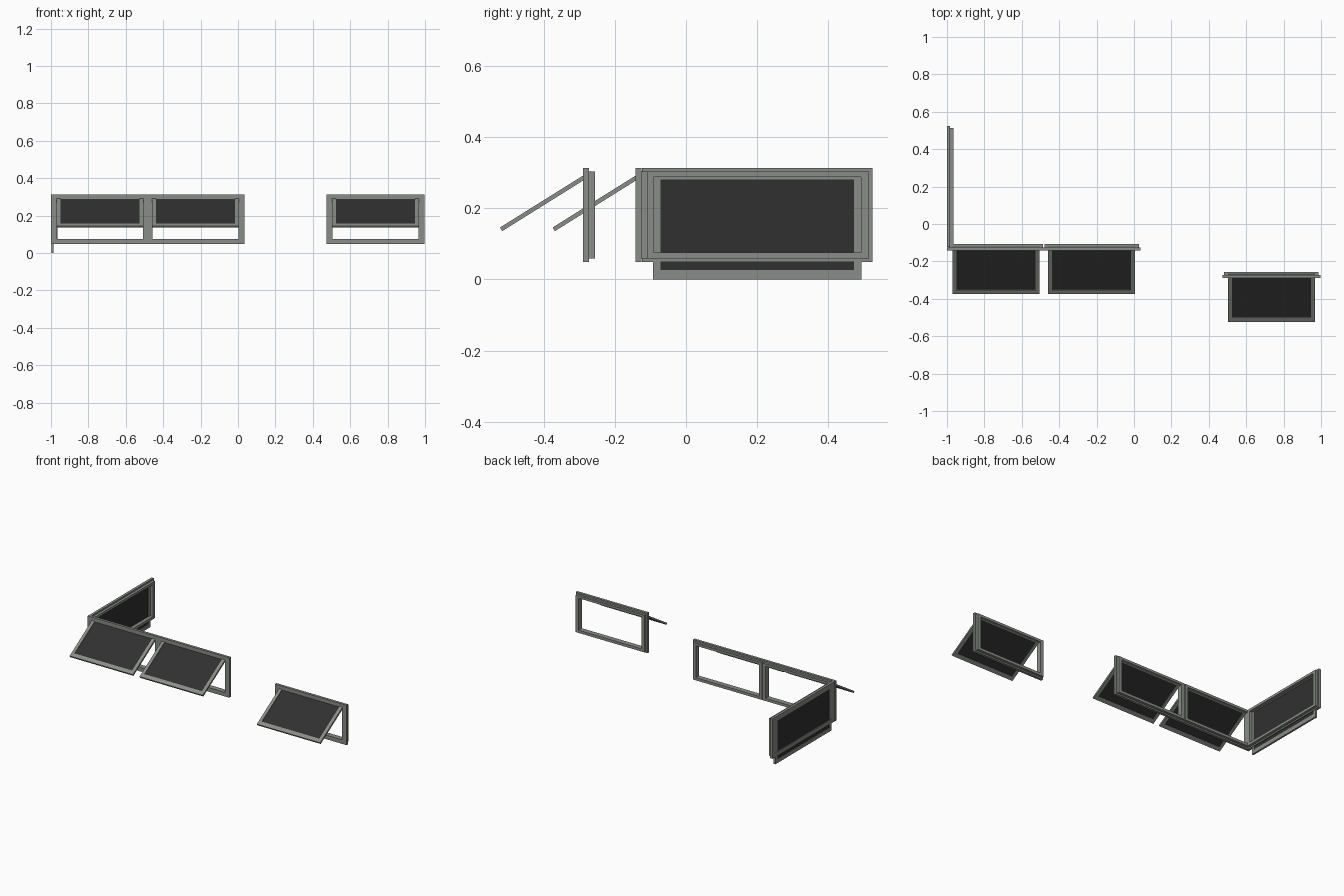
import bpy, bmesh, math
from mathutils import Matrix

if "Cube" in bpy.data.objects:
    bpy.data.objects.remove(bpy.data.objects["Cube"])


def material(name, rgb):
    m = bpy.data.materials.new(name)
    m.diffuse_color = (*rgb, 1)
    m.use_nodes = True
    m.node_tree.nodes["Principled BSDF"].inputs["Base Color"].default_value = m.diffuse_color
    return m


GREY = material("grey_metal", (0.25, 0.265, 0.245))
DARK = material("dark_glass", (0.03, 0.03, 0.03))


def add_object(name, bm, mat, matrix):
    bmesh.ops.recalc_face_normals(bm, faces=bm.faces)
    me = bpy.data.meshes.new(name)
    bm.to_mesh(me)
    bm.free()
    me.materials.append(mat)
    ob = bpy.data.objects.new(name, me)
    ob.matrix_world = matrix
    bpy.context.collection.objects.link(ob)


def ring(bm, outer, inner, y0, y1):
    """Rectangular ring in the xz plane; rects are (x0, z0, x1, z1)."""
    def loop(r, y):
        x0, z0, x1, z1 = r
        return [bm.verts.new((x, y, z)) for x, z in
                ((x0, z0), (x1, z0), (x1, z1), (x0, z1))]
    loops = [loop(outer, y0), loop(inner, y0), loop(inner, y1), loop(outer, y1)]
    for a, b in zip(loops, loops[1:] + loops[:1]):
        for i in range(4):
            j = (i + 1) % 4
            bm.faces.new((a[i], a[j], b[j], b[i]))


def box(bm, r, y0, y1):
    x0, z0, x1, z1 = r
    m = Matrix.Translation(((x0 + x1) / 2, (y0 + y1) / 2, (z0 + z1) / 2))
    m = m @ Matrix.Diagonal((x1 - x0, y1 - y0, z1 - z0, 1))
    bmesh.ops.create_cube(bm, size=1, matrix=m)


def window(name, x, y, width, turn, tilt):
    """Top-hung window: stepped frame plus a sash swung out by tilt."""
    place = Matrix.Translation((x, y, 0)) @ Matrix.Rotation(turn, 4, 'Z')
    h = width / 2
    opening = (-h + 0.032, 0.076, h - 0.032, 0.287)

    # fixed frame: wide front flange and a narrower rear layer
    bm = bmesh.new()
    ring(bm, (-h, 0.049, h, 0.313), opening, 0, 0.017)
    ring(bm, (-h + 0.01, 0.058, h - 0.01, 0.303), opening, 0.017, 0.034)
    add_object(name + "_frame", bm, GREY, place)

    # sash hangs from its top edge
    drop, top, s = 0.299, 0.299, h - 0.031
    depth = 0.024 if tilt else 0.008
    hinge = place @ Matrix.Translation((0, depth, top)) @ Matrix.Rotation(-tilt, 4, 'X')
    inner = (-s + 0.021, -drop + 0.026, s - 0.021, -0.018)
    bm = bmesh.new()
    ring(bm, (-s, -drop, s, 0), inner, -0.006, 0.006)
    add_object(name + "_sash", bm, GREY, hinge)

    # pane of glass
    bm = bmesh.new()
    box(bm, inner, -0.003, 0.003)
    add_object(name + "_glass", bm, DARK, hinge)


OPEN = math.radians(58)
# three open front windows
window("front_left_window", -0.738, -0.142, 0.525, 0, OPEN)
window("front_middle_window", -0.227, -0.142, 0.525, 0, OPEN)
window("front_right_window", 0.735, -0.290, 0.525, 0, OPEN)
# closed side window
window("side_window", -1.0, 0.200, 0.648, -math.pi / 2, 0)
